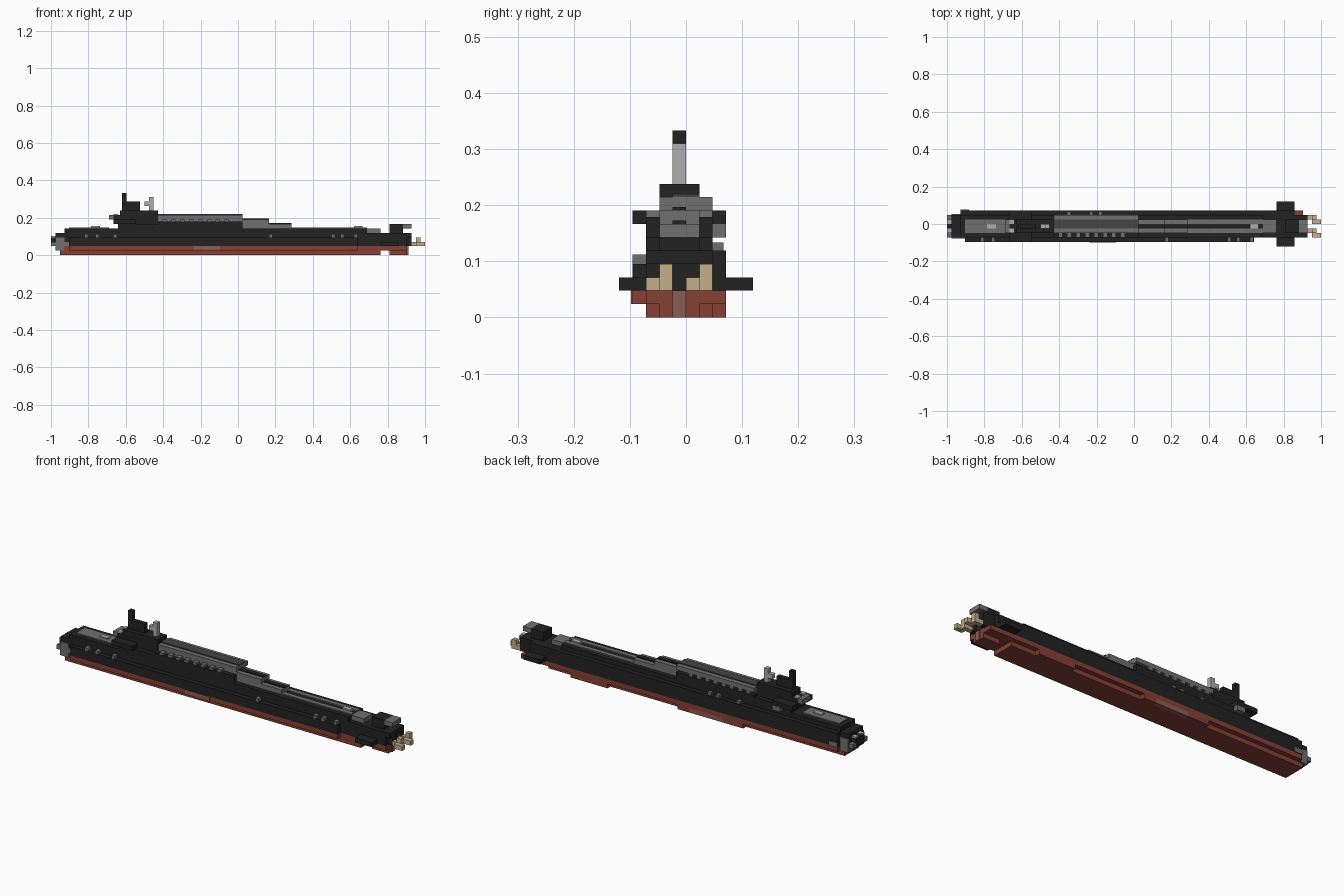
import bpy, bmesh

cube = bpy.data.objects.get("Cube")
if cube:
    bpy.data.objects.remove(cube)

UNIT = 2 / 84          # edge of one building block
PLATE = 0.25           # plate thickness in blocks


def material(name, red, green, blue):
    mat = bpy.data.materials.new(name)
    mat.use_nodes = True
    color = (red, green, blue, 1)
    mat.diffuse_color = color
    mat.node_tree.nodes["Principled BSDF"].inputs["Base Color"].default_value = color
    return mat


black = material("hull black", .016, .016, .016)
red = material("keel red", .24, .05, .035)
brown = material("faded red brown", .26, .11, .085)
grey = material("deck grey", .16, .16, .16)
dark_grey = material("dark grey", .06, .06, .06)
light = material("light grey", .42, .42, .42)
beige = material("propeller beige", .53, .43, .25)


def add_box(bm, xs, ys, zs):
    """Add a box spanning three (low, high) ranges given in blocks."""
    verts = bmesh.ops.create_cube(bm, size=1)["verts"]
    for vert in verts:
        for axis, (low, high) in enumerate((xs, ys, zs)):
            vert.co[axis] = UNIT * ((low + high) / 2 + vert.co[axis] * (high - low))


def part(name, mat, *boxes):
    """Make one flat-shaded object from a few boxes."""
    bm = bmesh.new()
    for xs, ys, zs in boxes:
        add_box(bm, xs, ys, zs)
    mesh = bpy.data.meshes.new(name)
    bm.to_mesh(mesh)
    bm.free()
    mesh.materials.append(mat)
    obj = bpy.data.objects.new(name, mesh)
    bpy.context.collection.objects.link(obj)
    return obj


# Common width ranges
center = (-1, 0)
spine = (-2, 1)
deck = (-3, 2)
beam = (-3, 3)
port_strip, starboard_strip = (0, 1), (-2, -1)

# Red lower hull
part("keel", red, ((-40, 32), deck, (0, 1)), ((-39, 38), beam, (1, 2)),
     ((-41, -39), deck, (1, 2)))
part("keel_side_ledge", red, ((-38, 27), (-4, -3), (1, 2)))
part("keel_side_pads", red, ((-16, -11), (2, 3), (0, 1)),
     ((-3, 0), (2, 3), (0, 1)), ((17, 26), (2, 3), (0, 1)))
part("keel_worn_pad", brown, ((-11, -3), (2, 3), (0, 1)))
part("lower_rudder", red, ((34, 38), spine, (0, 1)))
part("lower_rudder_edge", brown, ((38, 38 + PLATE), center, (0, 2)))
part("worn_side_patch", brown, ((-10, -4), (-4 - PLATE / 2, -4), (1, 2)))

# Black upper hull
part("hull", black, ((-39, 36), beam, (2, 5)), ((-41, -39), deck, (2, 5)),
     ((36, 38), deck, (2, 4)), ((36, 39), deck, (4, 5)))
part("hull_side_bulge", black, ((-38, 27), (-4, -3), (2, 4)))
part("upper_deck", black, ((-39, 29), deck, (5, 6)))
part("bow_nose", black, ((-42, -41), spine, (2, 4)))
part("bow_cheeks", grey, ((-42, -41), (-3, -2), (2, 3)), ((-42, -41), (1, 2), (2, 3)),
     ((-41, -39), (-3 - PLATE, -3), (1, 4)), ((-41, -39), (2, 2 + PLATE), (1, 4)),
     ((-39, -37), (-3 - PLATE, -3), (2, 3)), ((-39, -37), (3, 3 + PLATE), (2, 3)))
part("bow_lamps", light, ((-42, -41), (-2, -1), (4, 4 + PLATE)),
     ((-42, -41), (0, 1), (4, 4 + PLATE)))

# Fore deck plating
part("fore_deck_plate", grey, ((-38, -29), spine, (6, 6 + PLATE)))
part("fore_deck_hatch", light, ((-33, -31), center, (6, 6 + 2 * PLATE)))

# Tower with planes and masts
part("tower", black, ((-27, -18), deck, (6, 7)), ((-27, -18), spine, (7, 8)),
     ((-28, -18), spine, (8, 9)), ((-26.5, -18), spine, (9, 10)))
part("tower_planes", black, ((-28, -23), (-4, -2), (7, 8)), ((-28, -23), (1, 3), (7, 8)))
part("tower_front_ledge", grey, ((-29, -28), spine, (8, 9)))
part("tower_plane_foot", grey, ((-25, -23), (2, 3), (6, 7)))
part("tower_bridge", black, ((-26, -22), center, (10, 12)))
part("tall_mast", black, ((-26, -25), center, (12, 14)))
part("short_mast", light, ((-20, -19), center, (10, 13)), ((-21, -20), center, (11, 12)))
part("tower_lamps", light, ((-28, -27), port_strip, (9, 9 + PLATE)),
     ((-28, -27), starboard_strip, (9, 9 + PLATE)))

# Stepped missile deck
part("missile_deck_base", black, ((-18, 1), deck, (6, 7)))
part("missile_deck_middle", grey, ((-18, 1), spine, (7, 8)))
part("missile_deck_top", grey, ((-18, 1), (-2, 2), (8, 9)))
part("missile_deck_sides", black, ((-18, 1), (-3, -2), (7, 7.5)), ((-18, 1), (1, 2), (7, 7.5)))
part("middle_step", grey, ((1, 7), spine, (6, 8)))
part("rear_step", grey, ((7, 12), spine, (6, 7)))

# Row of hatches along both sides of the missile deck
hatches = []
for step in range(8):
    start = -17 + 2 * step
    for low in (-3, 1):
        hatches.append(((start, start + 1), (low, low + 1), (7.5, 8)))
part("missile_hatches", grey, *hatches)

# Dark centre line and rear deck strips
part("deck_centre_lines", black, ((1, 7), center, (8, 8 + PLATE)),
     ((7, 12), center, (7, 7 + PLATE)))
part("missile_centre_line", dark_grey, ((-18, 1), (-1, 1), (9, 9 + PLATE)))
part("rear_deck_strips", grey, ((12, 29), port_strip, (6, 6 + PLATE)),
     ((12, 29), starboard_strip, (6, 6 + PLATE)))
part("rear_deck_ramp", grey, ((29, 32), spine, (5, 6)))
part("rear_deck_hatch", light, ((26, 28), center, (6, 6 + 2 * PLATE)))

# Small fittings on the hull sides
fittings = []
for place in (-34.5, -32, -28, 7, 21, 23, 26):
    fittings.append(((place, place + .8), (-4, -3), (4, 4.7)))
for place in (-15, -8, -10):
    fittings.append(((place, place + .8), (2, 2.8), (5, 5.6)))
part("side_fittings", grey, *fittings)

# Tail planes and rudder
part("tail_planes", black, ((32, 36), (-5, 5), (2, 3)))
part("upper_rudder", black, ((34, 37), spine, (5, 7)))
part("rudder_tip", grey, ((37, 39), spine, (6, 7)))

# Twin propellers
for side, low in (("right", -3), ("left", 0)):
    part(side + "_propeller", beige, ((39, 40), (low + 1, low + 2), (2, 3)),
         ((40, 42), (low, low + 1), (2, 3)), ((40, 41), (low + 1, low + 2), (2, 4)))
    part(side + "_propeller_shaft", black, ((38, 39), (low + 1, low + 2), (2, 4)))
